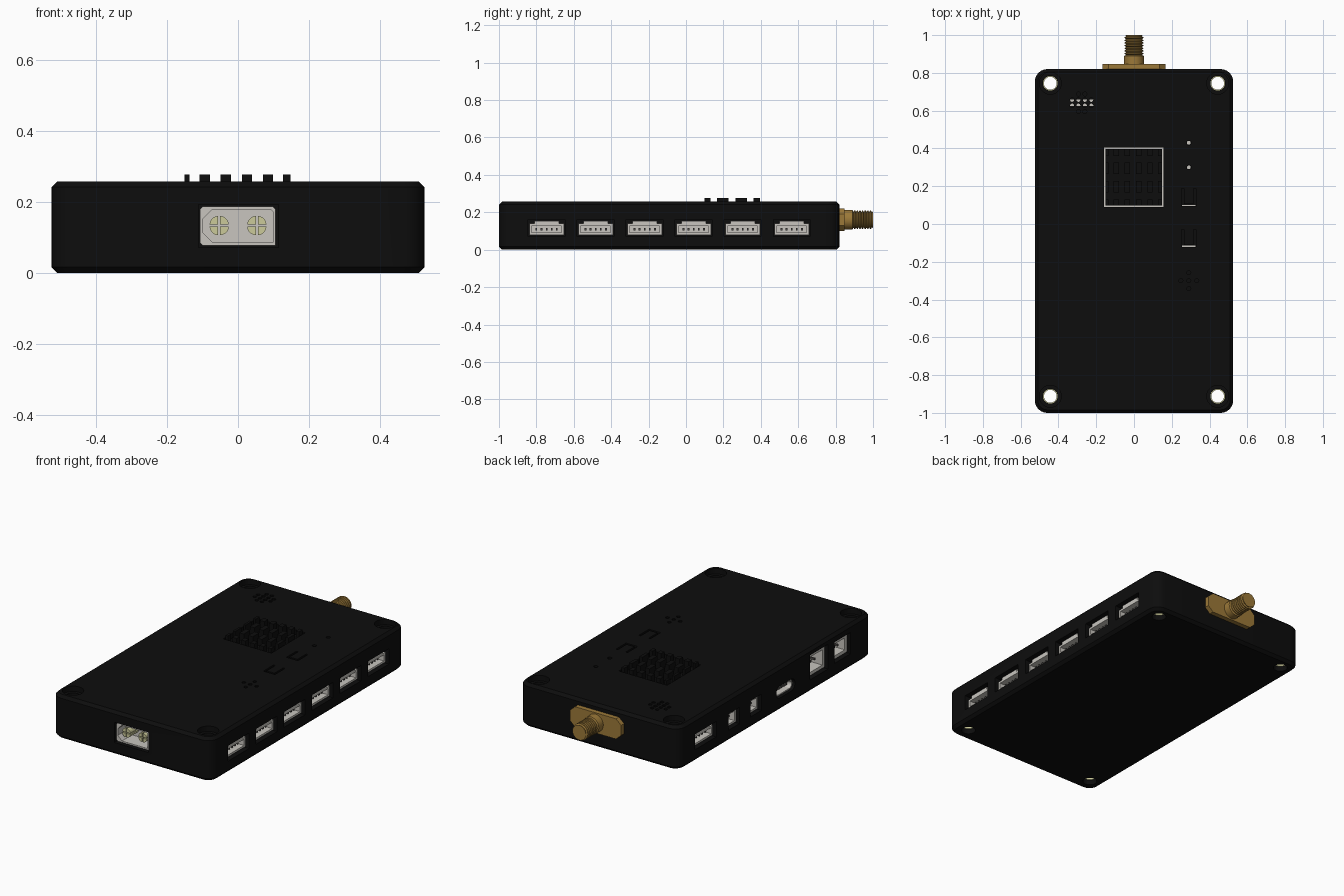
import bpy, bmesh, math
from mathutils import Matrix, Vector

if "Cube" in bpy.data.objects:
    bpy.data.objects.remove(bpy.data.objects["Cube"])


def material(name, rgb, metallic=0.0):
    m = bpy.data.materials.new(name)
    m.use_nodes = True
    m.diffuse_color = (*rgb, 1)
    bsdf = m.node_tree.nodes["Principled BSDF"]
    bsdf.inputs["Base Color"].default_value = (*rgb, 1)
    bsdf.inputs["Roughness"].default_value = 0.6
    return m


BLACK = material("case black", (0.004, 0.004, 0.004))
GREY = material("connector grey", (0.58, 0.56, 0.52))
GOLD = material("connector gold", (0.33, 0.19, 0.04))
BRASS = material("contact brass", (0.6, 0.59, 0.32))
DARK = material("contact dark", (0.08, 0.075, 0.07))


# Frame with w pointing out of a case side, v up and u along the side
def side_frame(w):
    w, v = Vector(w), Vector((0, 0, 1))
    return Matrix((v.cross(w), v, w)).transposed()


UP = Matrix.Identity(3)
RIGHT, LEFT = side_frame((1, 0, 0)), side_frame((-1, 0, 0))
FRONT, BACK = side_frame((0, -1, 0)), side_frame((0, 1, 0))


def rect(u, v, w, h):
    return [(u - w / 2, v - h / 2), (u + w / 2, v - h / 2),
            (u + w / 2, v + h / 2), (u - w / 2, v + h / 2)]


def rounded(u, v, w, h, r, n=6):
    pts = []
    for k, (sx, sy) in enumerate([(1, 1), (-1, 1), (-1, -1), (1, -1)]):
        for i in range(n + 1):
            a = (k + i / n) * math.pi / 2
            pts.append((u + sx * (w / 2 - r) + r * math.cos(a),
                        v + sy * (h / 2 - r) + r * math.sin(a)))
    return pts


def circle(u, v, r, n=16):
    return [(u + r * math.cos(2 * math.pi * i / n), v + r * math.sin(2 * math.pi * i / n))
            for i in range(n)]


def loft(bm, loops, frame, mat=0, closed=False):
    """Join loops of (u, v, w) points with quads; cap the ends or close into a ring."""
    rows = [[bm.verts.new(frame @ Vector(p)) for p in loop] for loop in loops]
    faces = []
    for a, b in zip(rows, rows[1:] + (rows[:1] if closed else [])):
        for i in range(len(a)):
            j = (i + 1) % len(a)
            faces.append(bm.faces.new((a[i], a[j], b[j], b[i])))
    if not closed:
        faces += [bm.faces.new(rows[0][::-1]), bm.faces.new(rows[-1])]
    for f in faces:
        f.material_index = mat


def prism(bm, pts, w0, w1, frame=UP, mat=0):
    loft(bm, [[(*p, w) for p in pts] for w in (w0, w1)], frame, mat)


def tube(bm, outer, inner, w0, w1, frame=UP, mat=0):
    loft(bm, [[(*p, w) for p in pts] for pts, w in
              ((outer, w0), (outer, w1), (inner, w1), (inner, w0))], frame, mat, True)


def lathe(bm, u, v, profile, frame=UP, n=24):
    loft(bm, [[(*p, w) for p in circle(u, v, r, n)] for r, w in profile], frame)


def finish(bm, name, *mats):
    bmesh.ops.recalc_face_normals(bm, faces=bm.faces)
    me = bpy.data.meshes.new(name)
    bm.to_mesh(me)
    bm.free()
    for m in mats:
        me.materials.append(m)
    ob = bpy.data.objects.new(name, me)
    bpy.context.collection.objects.link(ob)
    return ob


def smooth(ob):
    bpy.ops.object.select_all(action='DESELECT')
    ob.select_set(True)
    bpy.context.view_layer.objects.active = ob
    bpy.ops.object.shade_smooth_by_angle(angle=math.radians(30))


HALF, TOP = 0.525, 0.257
cut = bmesh.new()


# Wire socket: grey shell with a cavity, contact pins and a latch step on top
def socket(name, frame, u, v, w, h, pins, wall=0.012, latch=False):
    prism(cut, rect(u, v, w + 0.012, h + 0.016), HALF - 0.16, HALF + 0.05, frame)
    bm = bmesh.new()
    face, back = HALF - 0.02, HALF - 0.15
    body_h = h * 0.8 if latch else h
    body_v = v - (h - body_h) / 2
    tube(bm, rect(u, body_v, w, body_h), rect(u, body_v, w - 2 * wall, body_h - 2 * wall),
         back, face, frame)
    prism(bm, rect(u, body_v, w, body_h), back - 0.005, back + 0.06, frame)
    if latch:
        prism(bm, rect(u, v + h * 0.4, w * 0.7, h * 0.2), back, face, frame)
    for i in range(pins):
        pu = u + ((i + 0.5) / pins - 0.5) * (w - 4 * wall)
        prism(bm, rect(pu, body_v, 0.009, 0.012), back + 0.05, face - 0.02, frame, 1)
    finish(bm, name, GREY, DARK)


# Six wire sockets on the right side, one opposite
for i in range(6):
    socket(f"right_socket_{i + 1}", RIGHT, -0.745 + i * 0.262, 0.117, 0.185, 0.075, 5, latch=True)
socket("left_socket", LEFT, -0.565, 0.117, 0.185, 0.075, 5, latch=True)
# Small and tall ports on the left side
socket("small_port_back", LEFT, -0.30, 0.115, 0.09, 0.08, 2)
socket("small_port_front", LEFT, -0.095, 0.115, 0.09, 0.08, 2)
socket("tall_port_back", LEFT, 0.495, 0.147, 0.16, 0.13, 2, 0.02)
socket("tall_port_front", LEFT, 0.715, 0.147, 0.14, 0.11, 2, 0.02)

# Flat oval data port
prism(cut, rounded(0.183, 0.11, 0.175, 0.07, 0.033), HALF - 0.15, HALF + 0.05, LEFT)
port = bmesh.new()
tube(port, rounded(0.183, 0.11, 0.16, 0.058, 0.028), rounded(0.183, 0.11, 0.145, 0.043, 0.021),
     HALF - 0.15, HALF - 0.012, LEFT)
prism(port, rounded(0.183, 0.11, 0.15, 0.05, 0.024), HALF - 0.155, HALF - 0.1, LEFT)
prism(port, rect(0.183, 0.11, 0.11, 0.012), HALF - 0.11, HALF - 0.03, LEFT, 1)
smooth(finish(port, "data_port", GREY, DARK))

# Power inlet on the front: keyed shell and two split round contacts
prism(cut, rect(0.002, 0.132, 0.225, 0.12), 0.86, 1.05, FRONT)
inlet = bmesh.new()


def keyed(l, r, b, t, c, k):
    return [(l + k, b), (r, b), (r, t - c), (r - c, t), (l + k, t), (l, t - k), (l, b + k)]


outer, inner = keyed(-0.107, 0.106, 0.077, 0.187, 0.008, 0.008), keyed(-0.098, 0.098, 0.086, 0.178, 0.006, 0.026)
tube(inlet, outer, inner, 0.865, 0.985, FRONT)
prism(inlet, outer, 0.86, 0.89, FRONT)
for u in (-0.053, 0.053):
    for k in range(4):
        mid = k * math.pi / 2 + math.pi / 4
        arc = [mid + (i / 5 - 0.5) * math.pi / 2 for i in range(6)]
        cu, cv = u + 0.004 * math.cos(mid), 0.133 + 0.004 * math.sin(mid)
        quarter = [(cu, cv)] + [(cu + 0.024 * math.cos(a), cv + 0.024 * math.sin(a)) for a in arc]
        prism(inlet, quarter, 0.88, 0.97, FRONT, 1)
finish(inlet, "power_inlet", GREY, BRASS)

# Antenna connector on the back: flange, collar and threaded barrel
ant = bmesh.new()
flange = [(sx * a, 0.16 + sy * b) for sx, sy, order in
          ((1, 1, 1), (-1, 1, -1), (-1, -1, 1), (1, -1, -1))
          for a, b in ((0.168, 0.03), (0.135, 0.06))[::order]]
prism(ant, flange, 0.8, 0.848, BACK)
thread = [(0.052, 0.84), (0.052, 0.89), (0.042, 0.895)]
for i in range(7):
    w = 0.9 + i * 0.014
    thread += [(0.049, w), (0.049, w + 0.005), (0.041, w + 0.009)]
lathe(ant, 0, 0.16, thread + [(0.044, 1.0)], BACK)
smooth(finish(ant, "antenna_connector", GOLD))

# Screw holes with counterbores and brass liners
liners = bmesh.new()
for x in (-0.443, 0.443):
    for y in (-0.912, 0.745):
        lathe(cut, x, y, [(0.039, -0.05), (0.039, 0.225), (0.058, 0.225), (0.058, 0.3)])
        tube(liners, circle(x, y, 0.039, 24), circle(x, y, 0.034, 24), 0.03, 0.08)
smooth(finish(liners, "screw_hole_liners", BRASS))

# Pin heat sink in a square window above a pale board
prism(cut, rect(-0.002, 0.248, 0.316, 0.316), 0.18, 0.3)
board = bmesh.new()
prism(board, rect(-0.002, 0.248, 0.314, 0.314), 0.175, 0.186)
sink = bmesh.new()
prism(sink, rect(-0.002, 0.248, 0.298, 0.298), 0.18, 0.235)
columns = [(-0.151, -0.136), (-0.108, -0.079), (-0.049, -0.02), (0.011, 0.04), (0.071, 0.098), (0.127, 0.147)]
for x0, x1 in columns:
    for y, d in ((0.115, 0.032), (0.197, 0.06), (0.295, 0.06), (0.378, 0.036)):
        prism(sink, rect((x0 + x1) / 2, y, x1 - x0, d), 0.23, 0.277)
finish(sink, "heat_sink", BLACK)

# Sound holes, reset dots and status light holes in the lid
for i in range(4):
    for j in range(4):
        if not (i in (0, 3) and j in (0, 3)):
            prism(cut, circle(-0.277 + (i - 1.5) * 0.034, 0.642 + (j - 1.5) * 0.031, 0.011, 10), 0.18, 0.3)
for dx, dy in ((0, 0), (1, 0), (-1, 0), (0, 1), (0, -1)):
    prism(cut, circle(0.29 + dx * 0.042, -0.3 + dy * 0.042, 0.011, 10), 0.2, 0.3)
for y in (0.43, 0.30):
    prism(cut, circle(0.29, y, 0.012, 12), 0.18, 0.3)
    prism(board, circle(0.29, y, 0.01, 12), 0.175, 0.186)
prism(board, rect(-0.277, 0.642, 0.125, 0.035), 0.175, 0.186)

# Flexible buttons outlined by U slots
for y in (0.14, -0.075):
    lo, hi, t = y - 0.047, y + 0.047, 0.012
    prism(cut, [(0.252, lo), (0.328, lo), (0.328, hi), (0.328 - t, hi), (0.328 - t, lo + t),
                (0.252 + t, lo + t), (0.252 + t, hi), (0.252, hi)], 0.18, 0.3)
    prism(board, rect(0.29, lo + 0.004, 0.07, 0.006), 0.175, 0.186)
finish(board, "board", GREY)

# Case: rounded slab with chamfered rims, then all openings cut out
slab = bmesh.new()
c = 0.016
loft(slab, [[(*p, z) for p in rounded(0, -0.09, 2 * (HALF - i), 1.82 - 2 * i, 0.066 - i)]
            for i, z in ((c, 0), (0, c), (0, TOP - c), (c, TOP))], UP)
case = finish(slab, "case", BLACK)
cutter = finish(cut, "opening_cutter", BLACK)
cutter.hide_render = True
mod = case.modifiers.new("openings", 'BOOLEAN')
mod.operation, mod.solver, mod.object = 'DIFFERENCE', 'EXACT', cutter
smooth(case)
bpy.ops.object.modifier_move_to_index(modifier="openings", index=0)
bpy.ops.object.modifier_apply(modifier="openings")
bpy.data.objects.remove(cutter)
smooth(case)
